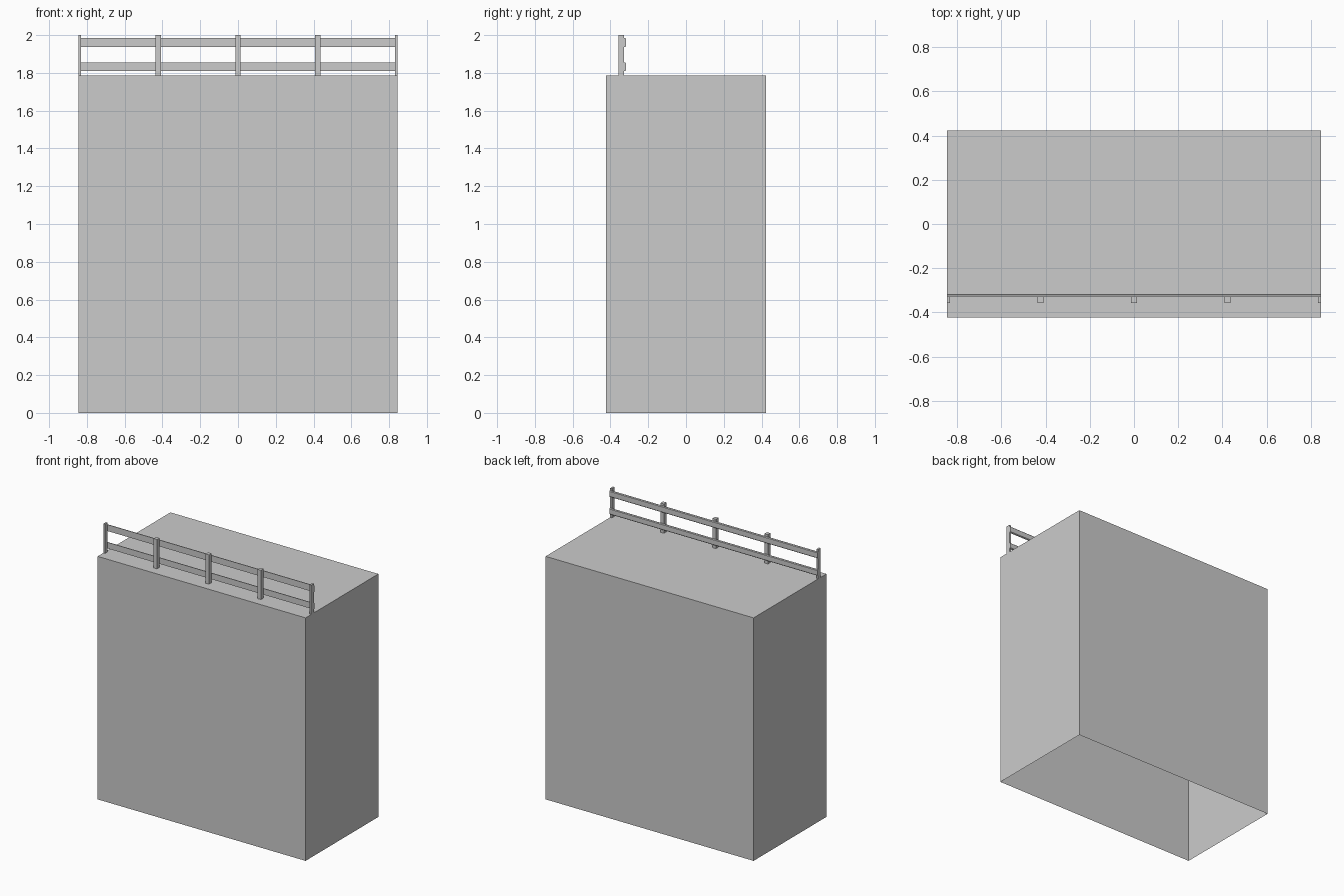
import bpy, bmesh

if "Cube" in bpy.data.objects:
    bpy.data.objects.remove(bpy.data.objects["Cube"])

W, D, H = 0.845, 0.4225, 1.785   # half width, half depth, block height


def make_object(name, bm):
    bmesh.ops.recalc_face_normals(bm, faces=bm.faces)
    mesh = bpy.data.meshes.new(name)
    bm.to_mesh(mesh)
    bm.free()
    obj = bpy.data.objects.new(name, mesh)
    bpy.context.collection.objects.link(obj)
    return obj


def box(name, x, y, z, open_bottom=False):
    bm = bmesh.new()
    bmesh.ops.create_cube(bm, size=1)
    for v in bm.verts:
        v.co = [r[0] + (c + 0.5) * (r[1] - r[0]) for c, r in zip(v.co, (x, y, z))]
    make = [f for f in bm.faces if f.calc_center_median().z < z[0] + 1e-4]
    if open_bottom:
        bmesh.ops.delete(bm, geom=make, context='FACES_ONLY')
    return make_object(name, bm)


def rail(name, z0, z1):
    # Plank with chamfered rear edges, extruded along x
    y0, y1, c = -0.327, -0.317, 0.005
    profile = [(y0, z0), (y1 - c, z0), (y1, z0 + c),
               (y1, z1 - c), (y1 - c, z1), (y0, z1)]
    bm = bmesh.new()
    face = bm.faces.new([bm.verts.new((-W, y, z)) for y, z in profile])
    ext = bmesh.ops.extrude_face_region(bm, geom=[face], use_keep_orig=True)
    moved = [g for g in ext["geom"] if isinstance(g, bmesh.types.BMVert)]
    bmesh.ops.translate(bm, vec=(2 * W, 0, 0), verts=moved)
    return make_object(name, bm)


# Platform block, hollow and open underneath
box("platform_block", (-W, W), (-D, D), (0, H), open_bottom=True)

# Fence posts, half width at both ends
for i in range(5):
    x = -W + i * W / 2
    box(f"fence_post_{i + 1}", (max(x - 0.014, -W), min(x + 0.014, W)),
        (-0.357, -0.327), (H, 2.0))

# Two horizontal rails behind the posts
rail("lower_rail", 1.81, 1.855)
rail("upper_rail", 1.938, 1.985)
